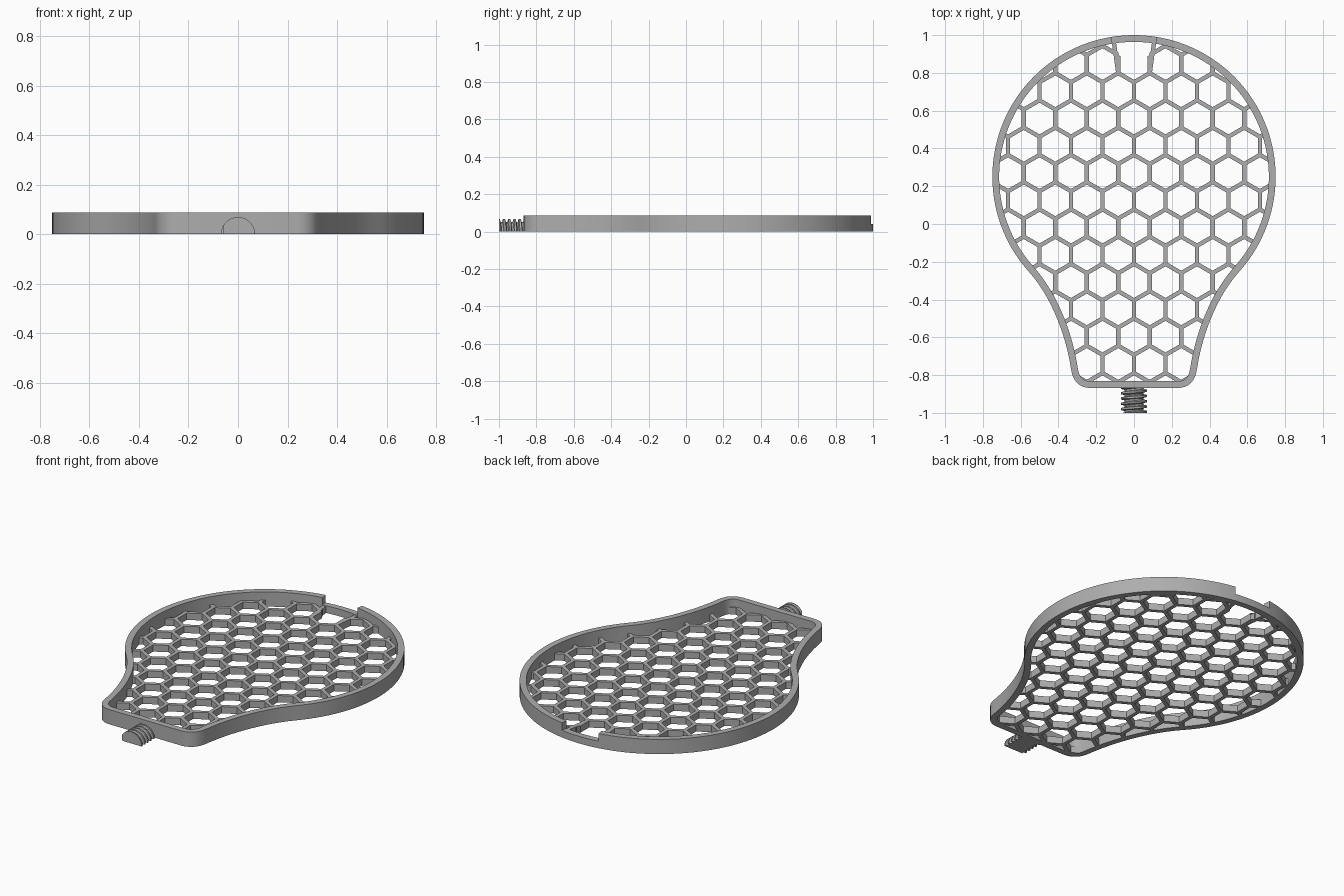
import bpy, bmesh, math
from mathutils import Vector

if "Cube" in bpy.data.objects:
    bpy.data.objects.remove(bpy.data.objects["Cube"], do_unlink=True)

RIM_H, NOTCH_H, GRID_H = 0.087, 0.042, 0.04
WALL, BAR = 0.036, 0.011            # rim thickness, half width of a lattice bar
CENTRE, RADIUS = Vector((0, 0.25)), 0.75
NOTCH = math.asin(0.12 / RADIUS)    # half angle of the gap in the rim

grey = bpy.data.materials.new("light_grey")
grey.use_nodes = True
grey.diffuse_color = (0.42, 0.42, 0.42, 1)
grey.node_tree.nodes["Principled BSDF"].inputs["Base Color"].default_value = (0.42, 0.42, 0.42, 1)


def finish(bm, name, smooth=True):
    bmesh.ops.remove_doubles(bm, verts=bm.verts, dist=1e-5)
    bmesh.ops.recalc_face_normals(bm, faces=bm.faces)
    mesh = bpy.data.meshes.new(name)
    bm.to_mesh(mesh)
    bm.free()
    mesh.materials.append(grey)
    ob = bpy.data.objects.new(name, mesh)
    bpy.context.collection.objects.link(ob)
    if smooth:
        bpy.ops.object.select_all(action='DESELECT')
        bpy.context.view_layer.objects.active = ob
        ob.select_set(True)
        bpy.ops.object.shade_smooth_by_angle(angle=math.radians(30))
    return ob


def face(bm, *pts):
    return bm.faces.new([bm.verts.new(p) for p in pts])


def bezier(a, b, c, d, n):
    a, b, c, d = map(Vector, (a, b, c, d))
    return [a * (1-t)**3 + b * 3*t*(1-t)**2 + c * 3*t*t*(1-t) + d * t**3
            for t in (i / n for i in range(1, n + 1))]


# Bulb outline: right half from the top downwards, then mirrored
def on_circle(a):
    return CENTRE + RADIUS * Vector((math.sin(a), math.cos(a)))


end = math.radians(132)
half = [on_circle(NOTCH * i / 4) for i in range(5)]
half += [on_circle(NOTCH + (end - NOTCH) * i / 44) for i in range(1, 45)]
p = half[-1]
half += bezier(p, p + Vector((-0.134, -0.149)), (0.355, -0.62), (0.333, -0.77), 14)
half += bezier((0.333, -0.77), (0.325, -0.83), (0.29, -0.868), (0.233, -0.868), 8)
outline = half + [Vector((-q.x, q.y)) for q in reversed(half[1:])]
count = len(outline)


def inset(d):
    pts = []
    for i, q in enumerate(outline):
        t = (outline[(i + 1) % count] - outline[i - 1]).normalized()
        pts.append(q + Vector((t.y, -t.x)) * d)
    return pts


def inside(q, poly):
    hit = False
    for a, b in zip(poly, poly[1:] + poly[:1]):
        if (a.y > q.y) != (b.y > q.y) and q.x < a.x + (q.y - a.y) * (b.x - a.x) / (b.y - a.y):
            hit = not hit
    return hit


# Rim, lower along the gap at the back
inner = inset(WALL)
bm = bmesh.new()


def height(i):
    a, b = outline[i % count], outline[(i + 1) % count]
    return NOTCH_H if max(abs(a.x), abs(b.x)) < 0.1201 and a.y > 0.9 else RIM_H


for i in range(count):
    j, h = (i + 1) % count, height(i)
    o0, o1, n0, n1 = outline[i], outline[j], inner[i], inner[j]
    face(bm, (*o0, 0), (*o1, 0), (*o1, h), (*o0, h))
    face(bm, (*n1, 0), (*n0, 0), (*n0, h), (*n1, h))
    face(bm, (*o0, h), (*o1, h), (*n1, h), (*n0, h))
    face(bm, (*o1, 0), (*o0, 0), (*n0, 0), (*n1, 0))
    if height(i + 1) != h:
        face(bm, (*o1, NOTCH_H), (*n1, NOTCH_H), (*n1, RIM_H), (*o1, RIM_H))
finish(bm, "rim")


# Honeycomb: bars with pointed ends that tile at every joint
def add_bar(bm, a, b, cut_end=False):
    u = (b - a).normalized()
    n, m = Vector((-u.y, u.x)) * BAR, u * BAR / math.sqrt(3)
    e = Vector((0, 0)) if cut_end else m
    ring = [a, a + m - n, b - e - n, b, b - e + n, a + m + n]
    face(bm, *[(*q, GRID_H) for q in ring])
    face(bm, *[(*q, 0) for q in reversed(ring)])
    for k in (1, 4):
        face(bm, (*ring[k], 0), (*ring[(k+1) % 6], 0), (*ring[(k+1) % 6], GRID_H), (*ring[k], GRID_H))
    if cut_end:
        face(bm, (*ring[2], 0), (*ring[4], 0), (*ring[4], GRID_H), (*ring[2], GRID_H))


PITCH = 1 / 6
SIDE = PITCH / math.sqrt(3)
limit = inset(WALL * 0.7)
bm = bmesh.new()
for row in range(-1, 13):
    for col in range(-6, 7):
        c = Vector(((col + 0.5 * (row % 2)) * PITCH, 0.847 - row * SIDE * 1.5))
        corner = [c + SIDE * Vector((math.cos(math.radians(d)), math.sin(math.radians(d))))
                  for d in (30, 90, 150, 210)]
        for a, b in zip(corner, corner[1:]):        # three sides per cell
            mid = (a + b) / 2
            if abs(mid.x) < 0.06 and mid.y > 0.85:  # open cell behind the gap
                continue
            in_a, in_b = inside(a, limit), inside(b, limit)
            if not in_a and not in_b:
                continue
            if in_a and in_b:
                add_bar(bm, a, b)
                continue
            if in_b:
                a, b = b, a
            lo, hi = 0.0, 1.0
            for _ in range(20):
                t = (lo + hi) / 2
                lo, hi = (t, hi) if inside(a.lerp(b, t), limit) else (lo, t)
            if (b - a).length * lo > BAR:
                add_bar(bm, a, a.lerp(b, lo), True)
# Slanted braces beside the gap
for s in (-1, 1):
    add_bar(bm, Vector((s * 0.084, 0.80)), Vector((s * 0.108, 0.975)), True)
finish(bm, "honeycomb", smooth=False)

# Half-round threaded stub
THREAD, Y0, Y1 = 0.028, -0.85, -1.0
bm = bmesh.new()
NY, NT = 64, 24


def thread_point(i, k):
    y, a = Y0 + (Y1 - Y0) * i / NY, math.pi * k / NT
    phase = (y / THREAD + a / (2 * math.pi)) % 1
    ridge = min(1, max(0, 2.6 - abs(phase - 0.5) * 8))
    r = 0.051 + 0.018 * ridge
    return bm.verts.new((r * math.cos(a), y, r * math.sin(a)))


grid = [[thread_point(i, k) for k in range(NT + 1)] for i in range(NY + 1)]
for g, h in zip(grid, grid[1:]):
    for k in range(NT):
        bm.faces.new((g[k], g[k + 1], h[k + 1], h[k]))
    bm.faces.new((g[0], h[0], h[NT], g[NT]))        # flat underside
bm.faces.new(grid[0])
bm.faces.new(grid[-1])
finish(bm, "threaded_stub")
